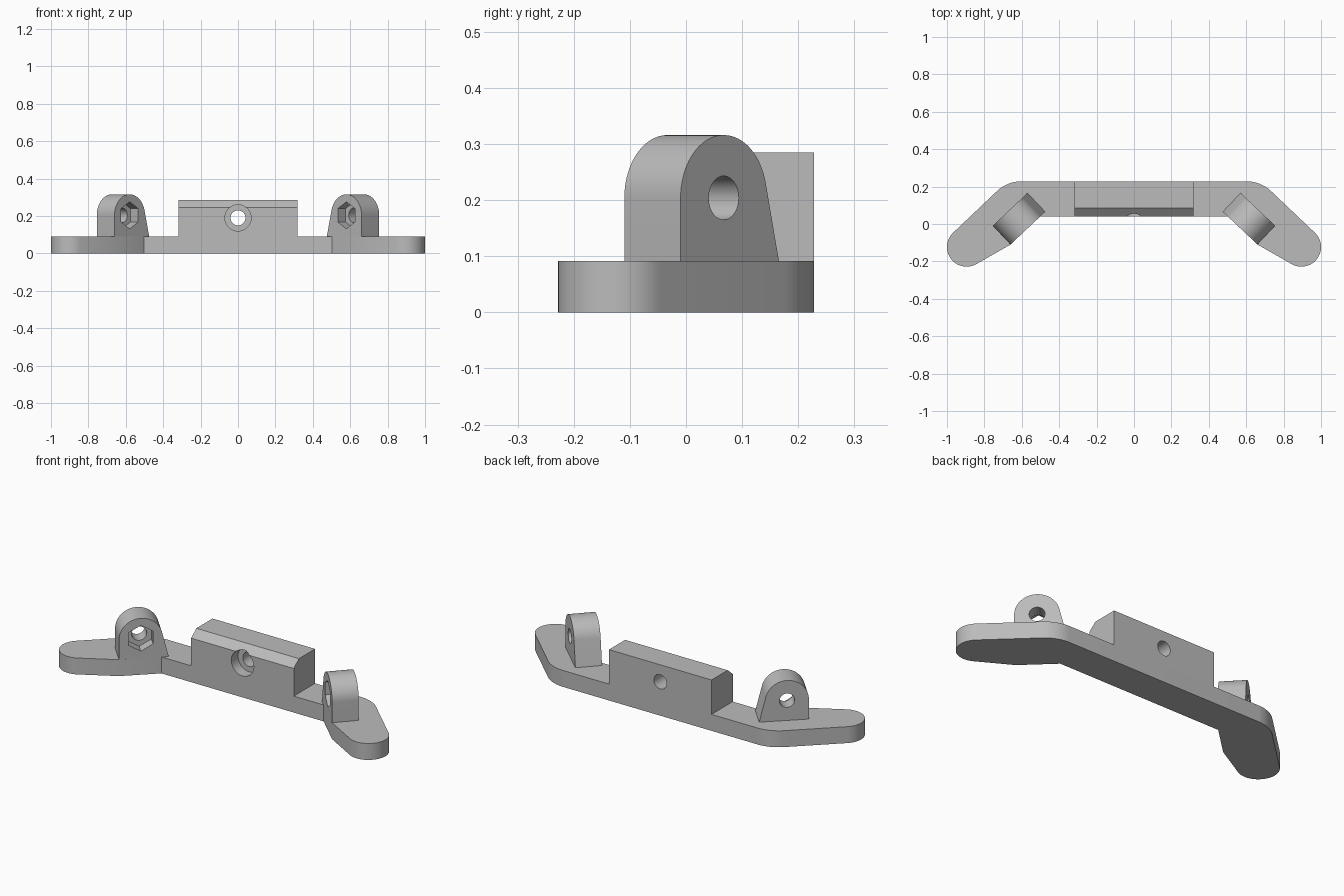
import bpy
import bmesh
from math import radians, sin, cos
from mathutils import Vector

cube = bpy.data.objects.get("Cube")
if cube:
    bpy.data.objects.remove(cube, do_unlink=True)

grey = bpy.data.materials.new("plain grey")
grey.use_nodes = True
grey.diffuse_color = (0.5, 0.5, 0.5, 1)
grey.node_tree.nodes["Principled BSDF"].inputs["Base Color"].default_value = (0.5, 0.5, 0.5, 1)

X, Y, Z = Vector((1, 0, 0)), Vector((0, 1, 0)), Vector((0, 0, 1))
BASE_H = 0.092


def arc(cx, cy, r, start, end, n=24):
    """Points along an arc, angles in degrees."""
    angles = [radians(start + (end - start) * i / n) for i in range(n + 1)]
    return [(cx + r * cos(a), cy + r * sin(a)) for a in angles]


def prism(name, pts, origin, u, v, direction, start, end, side=1):
    """Extrude a flat profile along a direction; side=-1 mirrors it in x."""
    bm = bmesh.new()
    rings = []
    for d in (start, end):
        ring = []
        for a, b in pts:
            p = origin + u * a + v * b + direction * d
            ring.append(bm.verts.new((p.x * side, p.y, p.z)))
        bm.faces.new(ring)
        rings.append(ring)
    for i in range(len(pts)):
        j = (i + 1) % len(pts)
        bm.faces.new((rings[0][i], rings[0][j], rings[1][j], rings[1][i]))
    bmesh.ops.recalc_face_normals(bm, faces=bm.faces)
    mesh = bpy.data.meshes.new(name)
    bm.to_mesh(mesh)
    bm.free()
    mesh.materials.append(grey)
    obj = bpy.data.objects.new(name, mesh)
    bpy.context.collection.objects.link(obj)
    return obj


def select(obj):
    bpy.ops.object.select_all(action="DESELECT")
    obj.select_set(True)
    bpy.context.view_layer.objects.active = obj


def cut(obj, cutter):
    select(obj)
    mod = obj.modifiers.new("cut", "BOOLEAN")
    mod.operation = "DIFFERENCE"
    mod.solver = "EXACT"
    mod.object = cutter
    bpy.ops.object.modifier_apply(modifier=mod.name)
    bpy.data.objects.remove(cutter, do_unlink=True)


def smooth(obj):
    select(obj)
    bpy.ops.object.shade_smooth_by_angle(angle=radians(25))


def ring(r, n, turn=0):
    return arc(0, 0, r, turn, turn + 360, n)[:-1]


# Swept-back base plate with rounded tips
half = [(0.503, 0.04), (0.66, -0.11)]
half += arc(0.895, -0.123, 0.105, -119, 46.6, 32)
half += arc(0.602, 0.038, 0.19, 46.6, 90, 12)
outline = half + [(-x, y) for x, y in reversed(half)]
smooth(prism("base_plate", outline, Vector(), X, Y, Z, 0, BASE_H))

# Central block with a chamfered front edge and counterbored hole
profile = [(0.04, BASE_H), (0.228, BASE_H), (0.228, 0.285), (0.085, 0.285), (0.04, 0.247)]
block = prism("centre_block", profile, Vector(), Y, Z, X, -0.318, 0.318)
hole = Vector((0, 0.04, 0.19))
cut(block, prism("bore", ring(0.04, 48), hole, X, Z, Y, -0.05, 0.25))
cut(block, prism("counterbore", ring(0.07, 48), hole, X, Z, Y, -0.05, 0.06))
smooth(block)

# Angled lugs: upright outer side, sloping inner side, hexagonal nut pocket
out = Vector((0.727, -0.687, 0)).normalized()
back = Vector((0.687, 0.727, 0)).normalized()
centre = Vector((0.579, -0.033, 0.204))
R = 0.112
for side, label in ((1, "left"), (-1, "right")):
    shape = [(-0.143, -R), (R, -R)] + arc(0, 0, R, 0, 166, 36)
    lug = prism(label + "_lug", shape, centre, out, Z, back, 0, 0.138, side)
    cut(lug, prism("bore", ring(0.039, 48), centre, out, Z, back, -0.05, 0.2, side))
    cut(lug, prism("nut_pocket", ring(0.072, 6, 30), centre, out, Z, back, -0.05, 0.06, side))
    smooth(lug)
